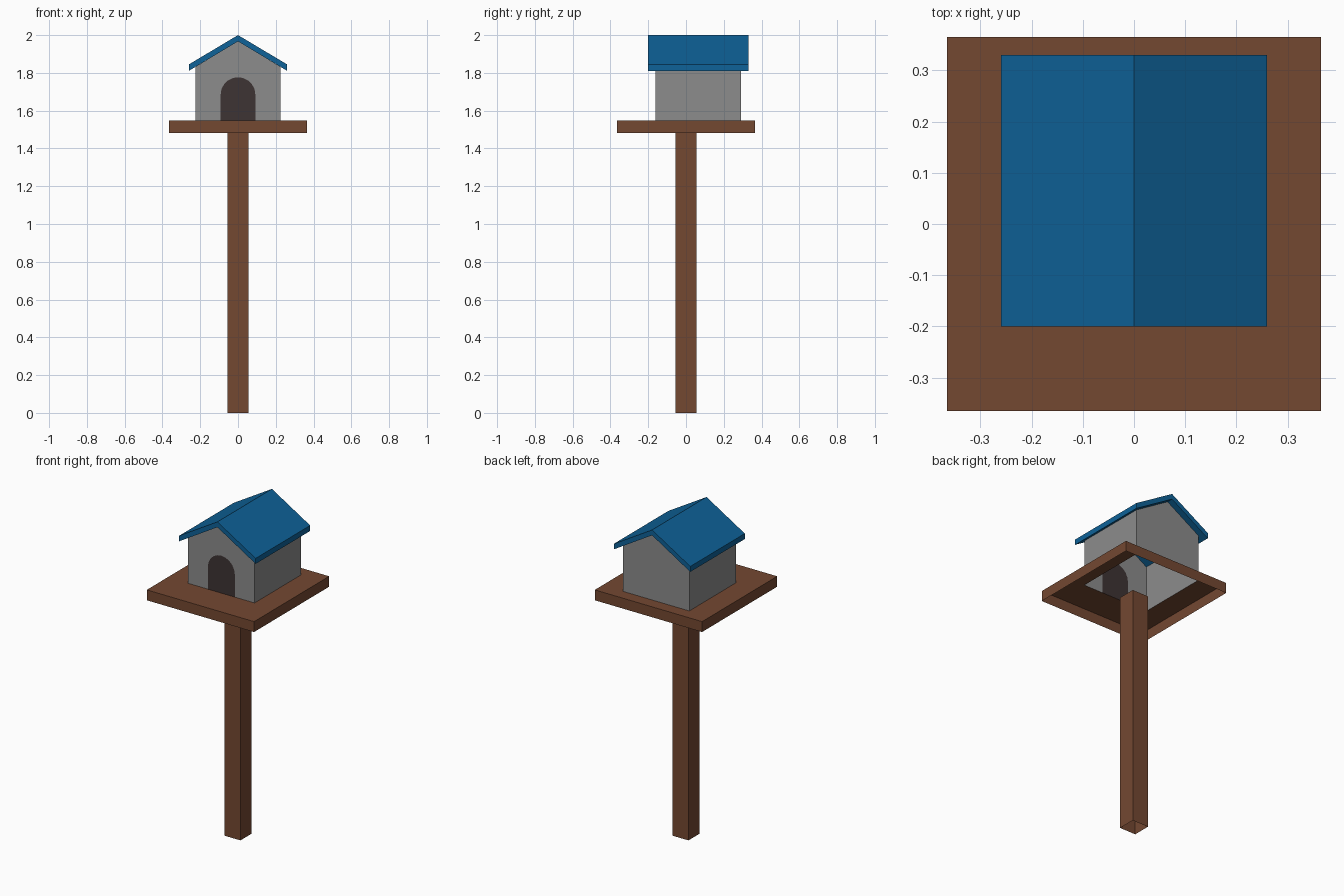
import bpy, bmesh, math

if "Cube" in bpy.data.objects:
    bpy.data.objects.remove(bpy.data.objects["Cube"])


def material(name, rgb):
    m = bpy.data.materials.new(name)
    m.diffuse_color = (*rgb, 1)
    m.use_nodes = True
    m.node_tree.nodes["Principled BSDF"].inputs["Base Color"].default_value = m.diffuse_color
    return m


BROWN = material("brown wood", (0.174, 0.065, 0.031))
GREY = material("grey wall", (0.262, 0.262, 0.262))
BLUE = material("blue roof", (0.0044, 0.122, 0.314))
DARK = material("dark doorway", (0.048, 0.033, 0.033))


def build(name, verts, faces, mats, dark_faces=()):
    me = bpy.data.meshes.new(name)
    me.from_pydata(verts, [], faces)
    for m in mats:
        me.materials.append(m)
    for i in dark_faces:
        me.polygons[i].material_index = 1
    bm = bmesh.new()
    bm.from_mesh(me)
    bmesh.ops.recalc_face_normals(bm, faces=bm.faces)
    bm.to_mesh(me)
    bm.free()
    ob = bpy.data.objects.new(name, me)
    bpy.context.collection.objects.link(ob)
    return ob


def rect(x0, x1, y0, y1, z):
    return [(x0, y0, z), (x1, y0, z), (x1, y1, z), (x0, y1, z)]


def band(a, b):
    # four quads joining two rings of four vertices
    return [(a + i, a + (i + 1) % 4, b + (i + 1) % 4, b + i) for i in range(4)]


P, S = 0.055, 0.365                # post and platform half widths
Z0, Z1 = 1.483, 1.547              # platform bottom and top
W, YF, YB = 0.226, -0.162, 0.291   # house half width, front, back
EAVE, APEX = 1.831, 1.967

# post: square tube, open at the ends
build("post", rect(-P, P, -P, P, 0) + rect(-P, P, -P, P, Z0), band(0, 4), [BROWN])

# platform: open underneath, top cut out below the house
build("platform",
      rect(-S, S, -S, S, Z0) + rect(-S, S, -S, S, Z1) + rect(-W, W, YF, YB, Z1),
      band(0, 4) + band(4, 8), [BROWN])

# house: gabled walls with an arched door panel flush in the front
R, SPRING, N = 0.092, 1.685, 10
arch = [(-R, YF, Z1)]
arch += [(-R * math.cos(math.pi * i / N), YF, SPRING + R * math.sin(math.pi * i / N))
         for i in range(N + 1)]
arch += [(R, YF, Z1)]


def gable(y):
    return [(-W, y, Z1), (W, y, Z1), (W, y, EAVE), (0, y, APEX), (-W, y, EAVE)]


door = list(range(10, 10 + len(arch)))
faces = [[0] + door + [1, 2, 3, 4], door, [5, 9, 8, 7, 6],
         [1, 6, 7, 2], [0, 4, 9, 5]]
build("house_walls", gable(YF) + gable(YB) + arch, faces, [GREY, DARK], dark_faces=[1])

# roof: chevron profile extruded front to back
profile = [(-0.26, 1.811), (-0.26, 1.845), (0, 2.0), (0.26, 1.845), (0.26, 1.811), (0, APEX)]
verts = [(x, y, z) for y in (-0.2, 0.33) for x, z in profile]
faces = [(i, (i + 1) % 6, (i + 1) % 6 + 6, i + 6) for i in range(6)]
for o in (0, 6):
    faces += [(o, o + 1, o + 2, o + 5), (o + 5, o + 2, o + 3, o + 4)]
build("roof", verts, faces, [BLUE])
